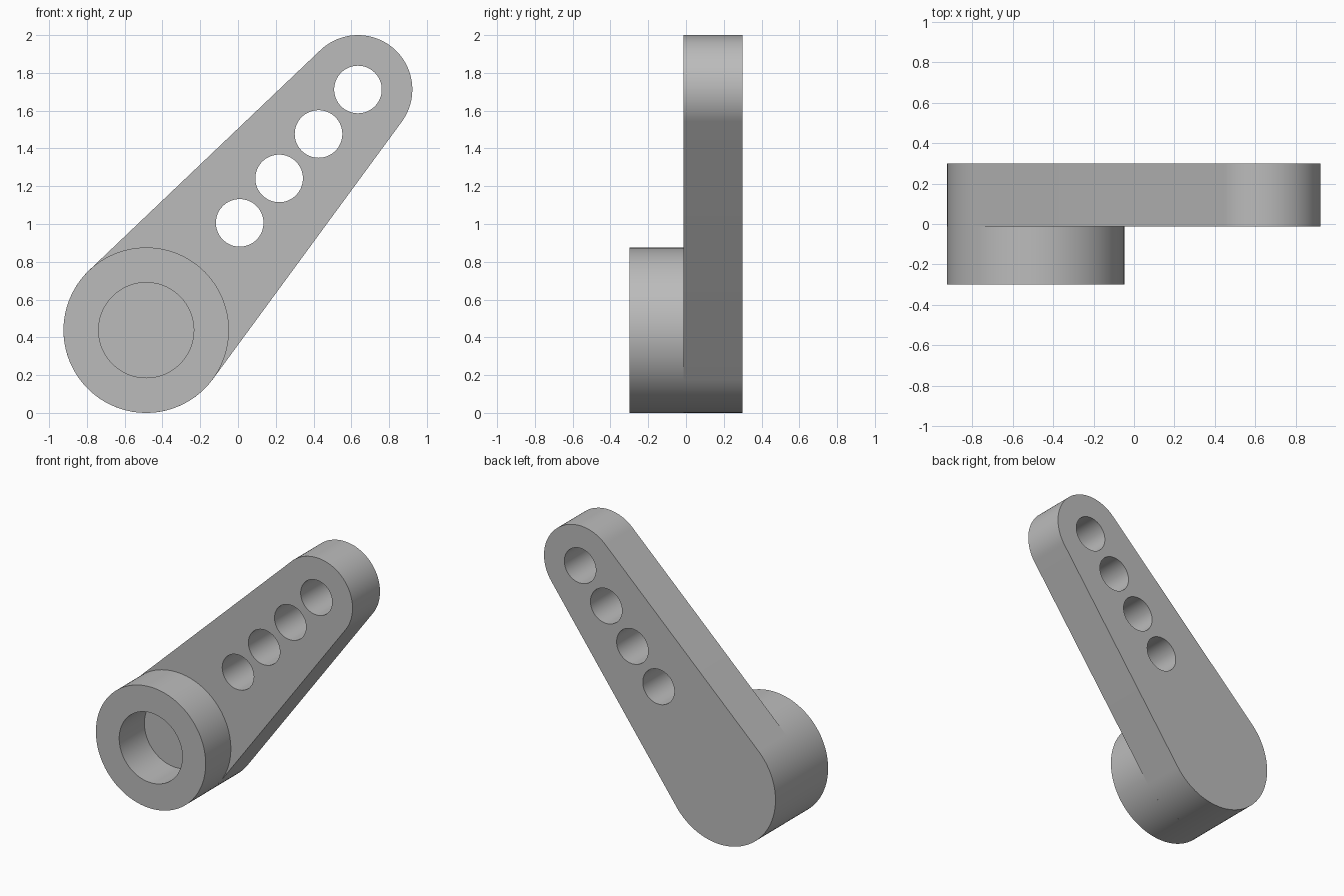
import bpy
import bmesh
from math import radians, pi, cos, sin, atan2, asin, hypot

cube = bpy.data.objects.get("Cube")
if cube:
    bpy.data.objects.remove(cube, do_unlink=True)

# Main dimensions in the x-z plane
HUB, HUB_R, BORE_R = (-0.486, 0.438), 0.438, 0.252
TIP, TIP_R = (0.635, 1.712), 0.288
HOLE_R, HOLE_COUNT = 0.126, 4
FIRST_HOLE = (0.009, 1.006)
FRONT, STEP, BACK = -0.3, -0.013, 0.3

grey = bpy.data.materials.new("plain grey")
grey.use_nodes = True
colour = (0.5, 0.5, 0.5, 1)
grey.diffuse_color = colour
grey.node_tree.nodes["Principled BSDF"].inputs["Base Color"].default_value = colour


def arc(centre, radius, start, end, steps):
    return [(centre[0] + radius * cos(start + (end - start) * i / steps),
             centre[1] + radius * sin(start + (end - start) * i / steps))
            for i in range(steps + 1)]


def circle(centre, radius, steps=96):
    return arc(centre, radius, 0, 2 * pi, steps)[:-1]


def plate(name, loops, y_front, y_back):
    """Extrude an outline with holes along y into a closed mesh."""
    curve = bpy.data.curves.new(name + "_profile", "CURVE")
    curve.dimensions = "2D"
    curve.fill_mode = "BOTH"
    curve.extrude = (y_back - y_front) / 2
    for loop in loops:
        spline = curve.splines.new("POLY")
        spline.points.add(len(loop) - 1)
        for point, (x, z) in zip(spline.points, loop):
            point.co = (x, z, 0, 1)
        spline.use_cyclic_u = True
    helper = bpy.data.objects.new(name + "_profile", curve)
    bpy.context.collection.objects.link(helper)
    deps = bpy.context.evaluated_depsgraph_get()
    mesh = bpy.data.meshes.new_from_object(helper.evaluated_get(deps))
    bpy.data.objects.remove(helper, do_unlink=True)
    mesh.name = name

    # Weld caps to walls and make the normals point outwards
    bm = bmesh.new()
    bm.from_mesh(mesh)
    bmesh.ops.remove_doubles(bm, verts=bm.verts, dist=1e-5)
    bmesh.ops.recalc_face_normals(bm, faces=bm.faces)
    bm.to_mesh(mesh)
    bm.free()
    mesh.materials.clear()
    mesh.materials.append(grey)

    obj = bpy.data.objects.new(name, mesh)
    bpy.context.collection.objects.link(obj)
    obj.rotation_euler.x = radians(90)
    obj.location.y = (y_front + y_back) / 2
    bpy.ops.object.select_all(action="DESELECT")
    obj.select_set(True)
    bpy.context.view_layer.objects.active = obj
    bpy.ops.object.shade_smooth_by_angle(angle=radians(30))
    return obj


# Tapered arm: two arcs joined by their common tangents
dx, dz = TIP[0] - HUB[0], TIP[1] - HUB[1]
axis = atan2(dz, dx)
spread = pi / 2 - asin((HUB_R - TIP_R) / hypot(dx, dz))
outline = (arc(TIP, TIP_R, axis - spread, axis + spread, 48)
           + arc(HUB, HUB_R, axis + spread, axis - spread + 2 * pi, 56))

# Row of through holes ending at the tip centre
holes = []
for i in range(HOLE_COUNT):
    t = i / (HOLE_COUNT - 1)
    centre = [a + (b - a) * t for a, b in zip(FIRST_HOLE, TIP)]
    holes.append(circle(centre, HOLE_R, 64))
plate("lever_arm", [outline] + holes, STEP, BACK)

# Raised hub with a blind bore that stops at the arm
plate("hub_ring", [circle(HUB, HUB_R), circle(HUB, BORE_R)], FRONT, STEP)
